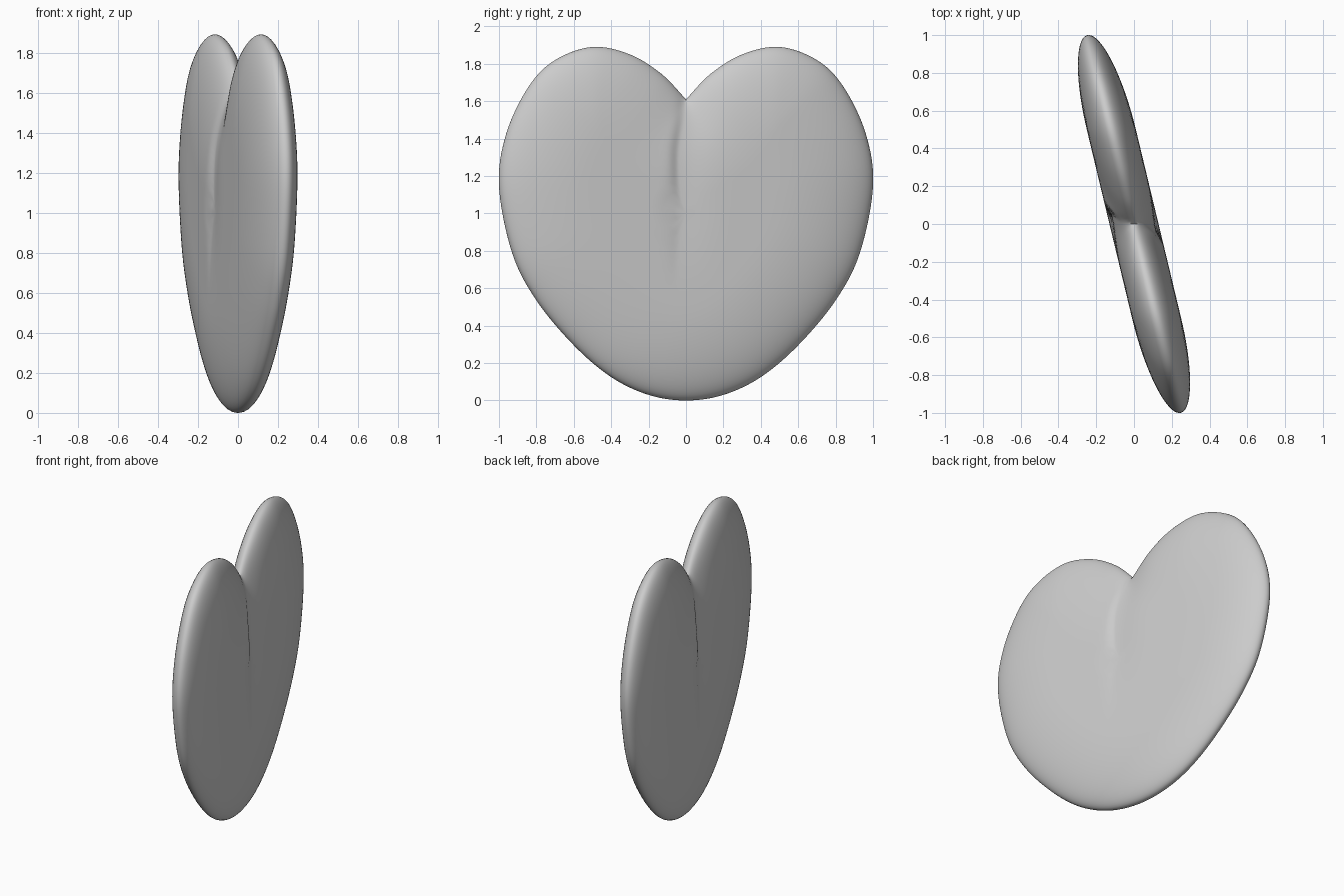
import bpy, bmesh, math
from mathutils import Vector

if "Cube" in bpy.data.objects:
    bpy.data.objects.remove(bpy.data.objects["Cube"])

# Right half of the heart outline (y, z), from bottom tip to cleft
HALF = [(0, 0), (0.2, 0.03), (0.4, 0.125), (0.6, 0.295), (0.8, 0.535), (0.93, 0.79),
        (1.0, 1.15), (0.96, 1.43), (0.84, 1.68), (0.7, 1.82), (0.5, 1.89),
        (0.3, 1.85), (0.13, 1.745), (0, 1.61)]
CENTRE = Vector((0, 1.0))
THICK, ROUND, LEAN = 0.13, 0.5, -0.24
RINGS, STEPS = 28, 8


def smooth_curve(points):
    """Catmull-Rom curve, tangent-mirrored at the tip, sharp at the cleft."""
    p = [Vector(q) for q in points]
    p = [Vector((-p[1].x, p[1].y))] + p + [2 * p[-1] - p[-2]]
    out = []
    for a, b, c, d in zip(p, p[1:], p[2:], p[3:]):
        for i in range(STEPS):
            t = i / STEPS
            out.append(0.5 * (2 * b + (c - a) * t + (2 * a - 5 * b + 4 * c - d) * t * t
                              + (3 * b - a - 3 * c + d) * t ** 3))
    out.append(p[-2])
    return out


def rim_distance(q, outline):
    best = 9.0
    for a, b in zip(outline, outline[1:] + outline[:1]):
        ab = b - a
        t = max(0, min(1, (q - a).dot(ab) / ab.length_squared))
        best = min(best, (q - a - ab * t).length)
    return best


def ramp(v, lo, hi):
    t = max(0, min(1, (v - lo) / (hi - lo)))
    return t * t * (3 - 2 * t)


def half_thickness(q, d, side):
    """Pillow profile with a soft crease running down from the cleft."""
    h = THICK * math.sqrt(max(0, 1 - (1 - min(1, d / ROUND)) ** 2))
    off = side * q.x + 0.04 * ramp(1.6 - q.y, 0, 0.3)
    width = 0.14 if off > 0 else 0.035
    depth = 0.16 * ramp(q.y, 0.55, 1.2) * math.exp(-(off / width) ** 2)
    return h * (1 - depth)


right = smooth_curve(HALF)
outline = right + [Vector((-p.x, p.y)) for p in reversed(right[1:-1])]
n = len(outline)

bm = bmesh.new()
rim = [bm.verts.new((LEAN * p.x, p.x, p.y)) for p in outline]
scales = [1 - (k / RINGS) ** 1.8 for k in range(1, RINGS)]
flat = [[CENTRE + (p - CENTRE) * s for p in outline] for s in scales]
dist = [[rim_distance(q, outline) for q in ring] for ring in flat]

# Both pillow faces, joined at the rim
for side in (1, -1):
    prev = rim
    for ring, ds in zip(flat, dist):
        cur = [bm.verts.new((LEAN * q.x + side * half_thickness(q, d, side), q.x, q.y))
               for q, d in zip(ring, ds)]
        for i in range(n):
            j = (i + 1) % n
            bm.faces.new((prev[i], prev[j], cur[j], cur[i]))
        prev = cur
    h = half_thickness(CENTRE, rim_distance(CENTRE, outline), side)
    mid = bm.verts.new((side * h, 0, CENTRE.y))
    for i in range(n):
        bm.faces.new((prev[i], prev[(i + 1) % n], mid))
bmesh.ops.recalc_face_normals(bm, faces=bm.faces)

mesh = bpy.data.meshes.new("heart")
bm.to_mesh(mesh)
bm.free()
heart = bpy.data.objects.new("heart", mesh)
bpy.context.collection.objects.link(heart)

grey = bpy.data.materials.new("light grey")
grey.diffuse_color = (0.6, 0.6, 0.6, 1)
grey.use_nodes = True
grey.node_tree.nodes["Principled BSDF"].inputs["Base Color"].default_value = grey.diffuse_color
mesh.materials.append(grey)

bpy.context.view_layer.objects.active = heart
heart.select_set(True)
bpy.ops.object.shade_smooth_by_angle(angle=math.radians(50))
